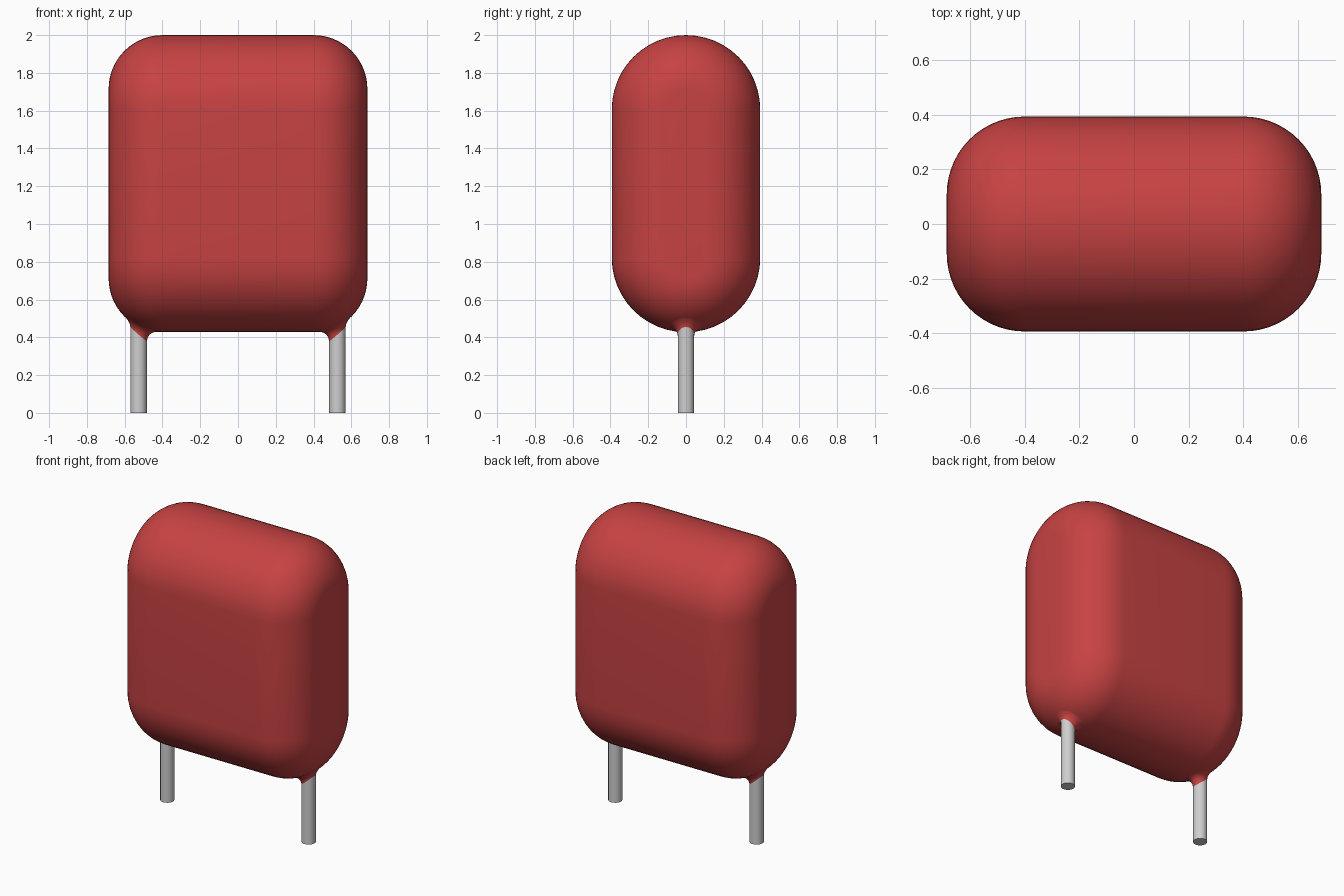
import bpy, bmesh
from math import sin, cos, pi, sqrt, radians

cube = bpy.data.objects.get("Cube")
if cube:
    bpy.data.objects.remove(cube, do_unlink=True)


def material(name, rgb):
    m = bpy.data.materials.new(name)
    m.diffuse_color = (*rgb, 1)
    m.use_nodes = True
    bsdf = next(n for n in m.node_tree.nodes if n.type == 'BSDF_PRINCIPLED')
    bsdf.inputs["Base Color"].default_value = (*rgb, 1)
    return m


red = material("red coating", (0.57, 0.055, 0.055))
grey = material("tinned metal", (0.62, 0.62, 0.62))

FLAT_X = 0.40             # half length of the straight middle
FILLET = 0.285            # rounding of the two ends
CORE = 0.108              # end radius of the flat stadium caps
Z_LOW, Z_HIGH = 0.82, 1.607  # centres of the bottom and top rounds
LEAD_X, LEAD_R = 0.526, 0.043


def skin(name, rings, mat, caps=True):
    """Join successive closed rings of points into a smooth surface."""
    bm = bmesh.new()
    loops = [[bm.verts.new(p) for p in ring] for ring in rings]
    n = len(loops[0])
    for a, b in zip(loops, loops[1:]):
        for i in range(n):
            j = (i + 1) % n
            bm.faces.new((a[i], a[j], b[j], b[i]))
    if caps:
        bm.faces.new(loops[0])
        bm.faces.new(loops[-1])
    bmesh.ops.recalc_face_normals(bm, faces=bm.faces)
    mesh = bpy.data.meshes.new(name)
    bm.to_mesh(mesh)
    bm.free()
    mesh.materials.append(mat)
    obj = bpy.data.objects.new(name, mesh)
    bpy.context.collection.objects.link(obj)
    bpy.ops.object.select_all(action='DESELECT')
    obj.select_set(True)
    bpy.context.view_layer.objects.active = obj
    bpy.ops.object.shade_smooth_by_angle(angle=radians(35))
    return obj


def stadium(x, r, steps=24):
    top = [(x, r * cos(pi * i / steps), Z_HIGH + r * sin(pi * i / steps)) for i in range(steps + 1)]
    low = [(x, -r * cos(pi * i / steps), Z_LOW - r * sin(pi * i / steps)) for i in range(steps + 1)]
    return top + low


def body_bottom(x, y):
    """Height of the underside of the body at a point."""
    dx = max(0, abs(x) - FLAT_X)
    r = CORE + sqrt(FILLET ** 2 - dx ** 2)
    return Z_LOW - sqrt(r * r - y * y)


# Body: stadium section swept along x with rounded ends
angles = [pi / 2 * i / 14 for i in range(15)]
half = [(FLAT_X + FILLET * sin(t), CORE + FILLET * cos(t)) for t in angles]
profile = [(-x, r) for x, r in reversed(half)] + half
skin("body", [stadium(x, r) for x, r in profile], red)

for side, label in ((1, "left"), (-1, "right")):
    # Round wire lead, ending inside the body
    circle = [2 * pi * i / 32 for i in range(32)]
    skin(label + "_lead",
         [[(side * LEAD_X + LEAD_R * cos(a), LEAD_R * sin(a), z) for a in circle]
          for z in (0, 0.6)], grey)

    # Coating flare where the lead leaves the body
    rings = []
    for k in range(7):
        t = pi / 2 * k / 6
        ring = []
        for a in circle:
            f = 0.047 - 0.016 * cos(a)
            d = LEAD_R + 0.001 + f * (1 - cos(t))
            x, y = LEAD_X + d * cos(a), d * sin(a)
            ring.append((side * x, y, body_bottom(x, y) + 0.002 - f * (1 - sin(t))))
        rings.append(ring)
    skin(label + "_lead_flare", rings, red, caps=False)
